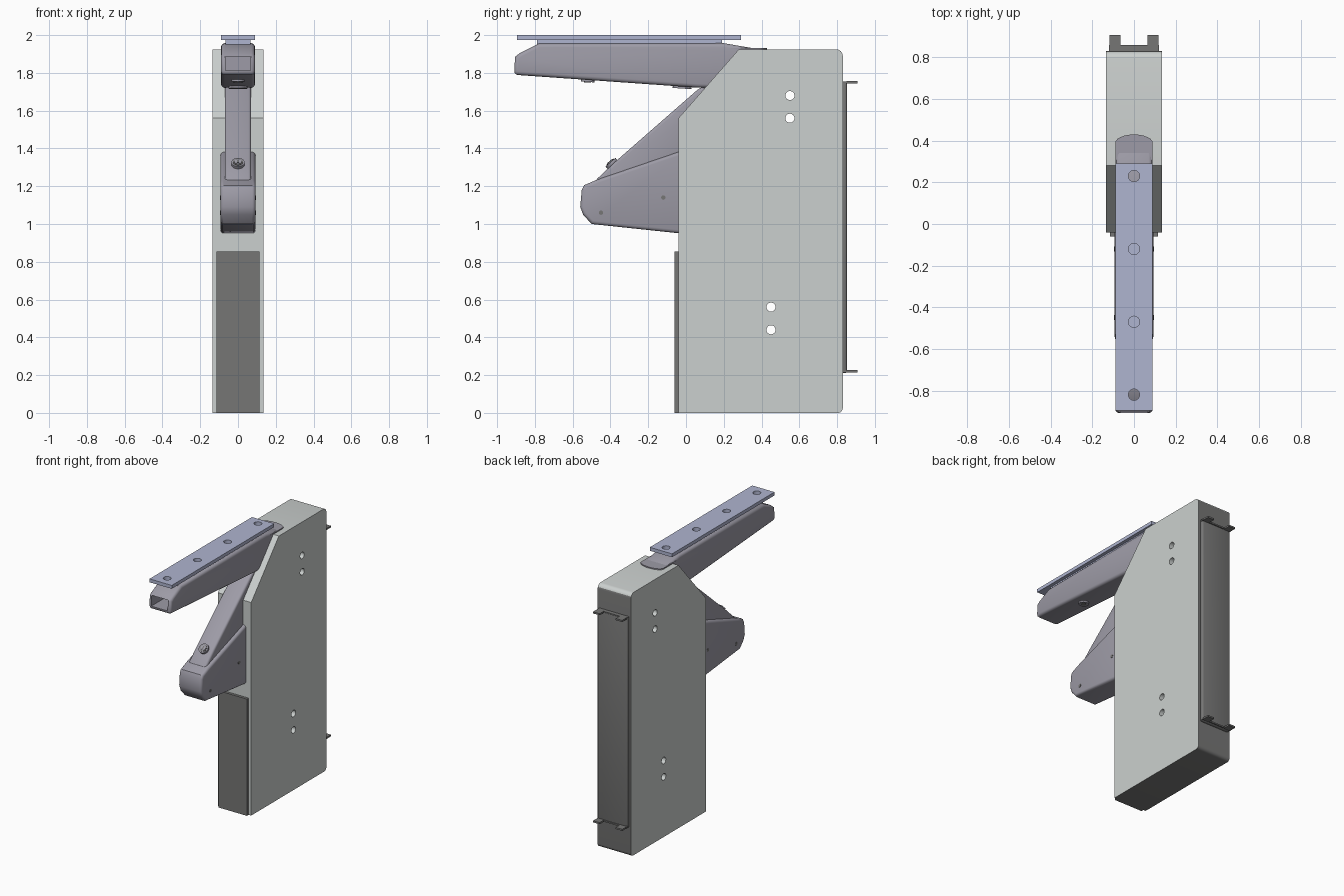
import bpy, bmesh, math
from mathutils import Vector, Matrix

cube = bpy.data.objects.get("Cube")
if cube:
    bpy.data.objects.remove(cube, do_unlink=True)


def material(name, rgb):
    m = bpy.data.materials.new(name)
    m.use_nodes = True
    m.diffuse_color = (*rgb, 1)
    m.node_tree.nodes["Principled BSDF"].inputs["Base Color"].default_value = (*rgb, 1)
    return m


LIGHT = material("light grey", (0.60, 0.63, 0.62))
DARK = material("dark grey", (0.18, 0.18, 0.178))
STEEL = material("warm steel", (0.34, 0.33, 0.385))
BLUE = material("pale blue steel", (0.43, 0.46, 0.63))


def finish(name, bm, mats):
    bmesh.ops.recalc_face_normals(bm, faces=bm.faces)
    me = bpy.data.meshes.new(name)
    bm.to_mesh(me)
    bm.free()
    for m in mats:
        me.materials.append(m)
    ob = bpy.data.objects.new(name, me)
    bpy.context.collection.objects.link(ob)
    return ob


def activate(ob):
    bpy.ops.object.select_all(action='DESELECT')
    ob.select_set(True)
    bpy.context.view_layer.objects.active = ob


def side_profile(name, pts, half, *mats):
    """Extrude a (y, z) outline symmetrically across x."""
    bm = bmesh.new()
    f = bm.faces.new([bm.verts.new((-half, y, z)) for y, z in pts])
    ext = bmesh.ops.extrude_face_region(bm, geom=[f])["geom"]
    bmesh.ops.translate(bm, vec=(2 * half, 0, 0),
                        verts=[v for v in ext if isinstance(v, bmesh.types.BMVert)])
    return finish(name, bm, mats)


def box(name, lo, hi, *mats):
    bm = bmesh.new()
    lo, hi = Vector(lo), Vector(hi)
    bmesh.ops.create_cube(bm, size=1, matrix=Matrix.Translation((lo + hi) / 2)
                          @ Matrix.Diagonal((*(hi - lo), 1)))
    return finish(name, bm, mats)


def cylinder(name, pos, axis, r, depth, *mats, sides=24):
    bm = bmesh.new()
    rot = Vector(axis).to_track_quat('Z', 'Y').to_matrix().to_4x4()
    bmesh.ops.create_cone(bm, cap_ends=True, segments=sides, radius1=r, radius2=r,
                          depth=depth, matrix=Matrix.Translation(pos) @ rot)
    return finish(name, bm, mats)


def bevel(ob, width, segments=3, angle=40):
    activate(ob)
    mod = ob.modifiers.new("round", 'BEVEL')
    mod.width, mod.segments = width, segments
    mod.limit_method, mod.angle_limit = 'ANGLE', math.radians(angle)
    bpy.ops.object.modifier_apply(modifier=mod.name)
    smooth(ob)


def cut(ob, cutters):
    for c in cutters:
        activate(ob)
        mod = ob.modifiers.new("cut", 'BOOLEAN')
        mod.operation, mod.solver, mod.object = 'DIFFERENCE', 'EXACT', c
        bpy.ops.object.modifier_apply(modifier=mod.name)
        bpy.data.objects.remove(c, do_unlink=True)


def smooth(ob):
    activate(ob)
    bpy.ops.object.shade_smooth_by_angle(angle=math.radians(35))


# Housing: tall slab with a sloped front shoulder and rounded rear corners
def arc(cy, cz, r, start):
    return [(cy + r * math.cos(a), cz + r * math.sin(a))
            for a in (math.radians(start + 22.5 * i) for i in range(5))]


outline = [(-0.04, 0)] + arc(0.805, 0.025, 0.025, -90) + arc(0.795, 1.89, 0.035, 0)
outline += [(0.28, 1.925), (-0.04, 1.56)]
housing = side_profile("housing", outline, 0.135, LIGHT, DARK)
for p in housing.data.polygons:
    if abs(p.normal.x) < 0.5 and (p.normal.z < -0.1 or p.normal.y > 0.9):
        p.material_index = 1
cut(housing, [cylinder("hole_cutter", (0, y, z), (1, 0, 0), 0.024, 1, LIGHT)
              for y, z in [(0.55, 1.68), (0.55, 1.56), (0.45, 0.56), (0.45, 0.44)]])
smooth(housing)

# Front panel below the arm
box("front_panel", (-0.115, -0.06, 0), (0.115, -0.03, 0.855), DARK)

# Rear cover with two pairs of mounting tabs
bevel(box("rear_cover", (-0.12, 0.82, 0.21), (0.12, 0.853, 1.75), DARK), 0.012)
for level, z in (("lower", 0.22), ("upper", 1.75)):
    box(level + "_tab_strip", (-0.12, 0.82, z - 0.005), (0.12, 0.86, z + 0.005), DARK)
    for side, s in (("left", 1), ("right", -1)):
        x0, x1 = sorted((s * 0.065, s * 0.118))
        box(f"{level}_{side}_tab", (x0, 0.85, z - 0.006), (x1, 0.907, z + 0.006), DARK)

# Upper arm: tube with an open front end
arm = side_profile("upper_arm", [(-0.91, 1.79), (-0.905, 1.885), (-0.88, 1.905),
                                 (-0.78, 1.955), (0.2, 1.957), (0.36, 1.93),
                                 (0.36, 1.88), (0.14, 1.72), (0.06, 1.722)], 0.09, STEEL)
bevel(arm, 0.02, angle=60)
cut(arm, [box("tube_cutter", (-0.066, -1, 1.812), (0.066, -0.4, 1.888), STEEL)])
smooth(arm)

# Rounded tongue of the upper arm, lying on the housing
bm = bmesh.new()
rim = [(-0.09, 0.15), (0.09, 0.15)]
rim += [(0.09 * math.cos(a), 0.39 + 0.04 * math.sin(a))
        for a in (math.pi * i / 12 for i in range(13))]
face = bm.faces.new([bm.verts.new((x, y, 1.918)) for x, y in rim])
geom = bmesh.ops.extrude_face_region(bm, geom=[face])["geom"]
bmesh.ops.translate(bm, vec=(0, 0, 0.015),
                    verts=[v for v in geom if isinstance(v, bmesh.types.BMVert)])
finish("arm_tongue", bm, [STEEL])

# Mounting plate with four holes, on a spacer
plate = box("mounting_plate", (-0.09, -0.895, 1.975), (0.09, 0.29, 2.0), BLUE)
cut(plate, [cylinder("plate_cutter", (0, 0.23 - 0.35 * i, 1.99), (0, 0, 1), 0.027, 0.1, BLUE)
            for i in range(4)])
box("plate_spacer", (-0.065, -0.79, 1.945), (0.065, 0.19, 1.976), BLUE)

# Screws below the upper arm
for name, y, z, r in (("arm_screw", -0.52, 1.762, 0.035), ("arm_boss", -0.02 , 1.727, 0.05)):
    cylinder(name, (0, y, z), (0, -0.07, -1), r, 0.02, STEEL)
cylinder("arm_screw_socket", (0, -0.521, 1.751), (0, -0.07, -1), 0.018, 0.004, DARK, sides=6)

# Lower bracket
bracket = side_profile("lower_bracket", [(0.0, 0.947), (-0.5, 1.0), (-0.545, 1.05),
                                         (-0.56, 1.09), (-0.552, 1.18), (-0.54, 1.205),
                                         (-0.47, 1.235), (0.0, 1.395)], 0.093, STEEL)
bevel(bracket, 0.018, angle=60)
for side, s in (("left", 1), ("right", -1)):
    for y, z in ((-0.45, 1.06), (-0.12, 1.14)):
        cylinder(side + "_bracket_pin", (s * 0.093, y, z), (1, 0, 0), 0.012, 0.004, DARK, sides=12)

# Diagonal link joining bracket and upper arm
link = side_profile("diagonal_link", [(-0.49, 1.2), (-0.47, 1.24), (-0.38, 1.325),
                                      (0.06, 1.71), (0.11, 1.74), (0.2, 1.7), (0.1, 1.5),
                                      (-0.1, 1.2)], 0.07, STEEL)
bevel(link, 0.015, angle=60)

# Adjusting screw on the link
normal = Vector((0, -0.66, 0.75))
base = Vector((0, -0.39, 1.316))
cylinder("link_screw", base, normal, 0.035, 0.03, STEEL)
cylinder("link_screw_ring", base + normal * 0.016, normal, 0.026, 0.004, DARK)
cylinder("link_screw_head", base + normal * 0.018, normal, 0.02, 0.006, STEEL)
box_slot = box("link_screw_slot", (-0.013, -0.004, -0.001), (0.013, 0.004, 0.001), DARK)
box_slot.matrix_world = (Matrix.Translation(base + normal * 0.0215)
                         @ normal.to_track_quat('Z', 'X').to_matrix().to_4x4())
